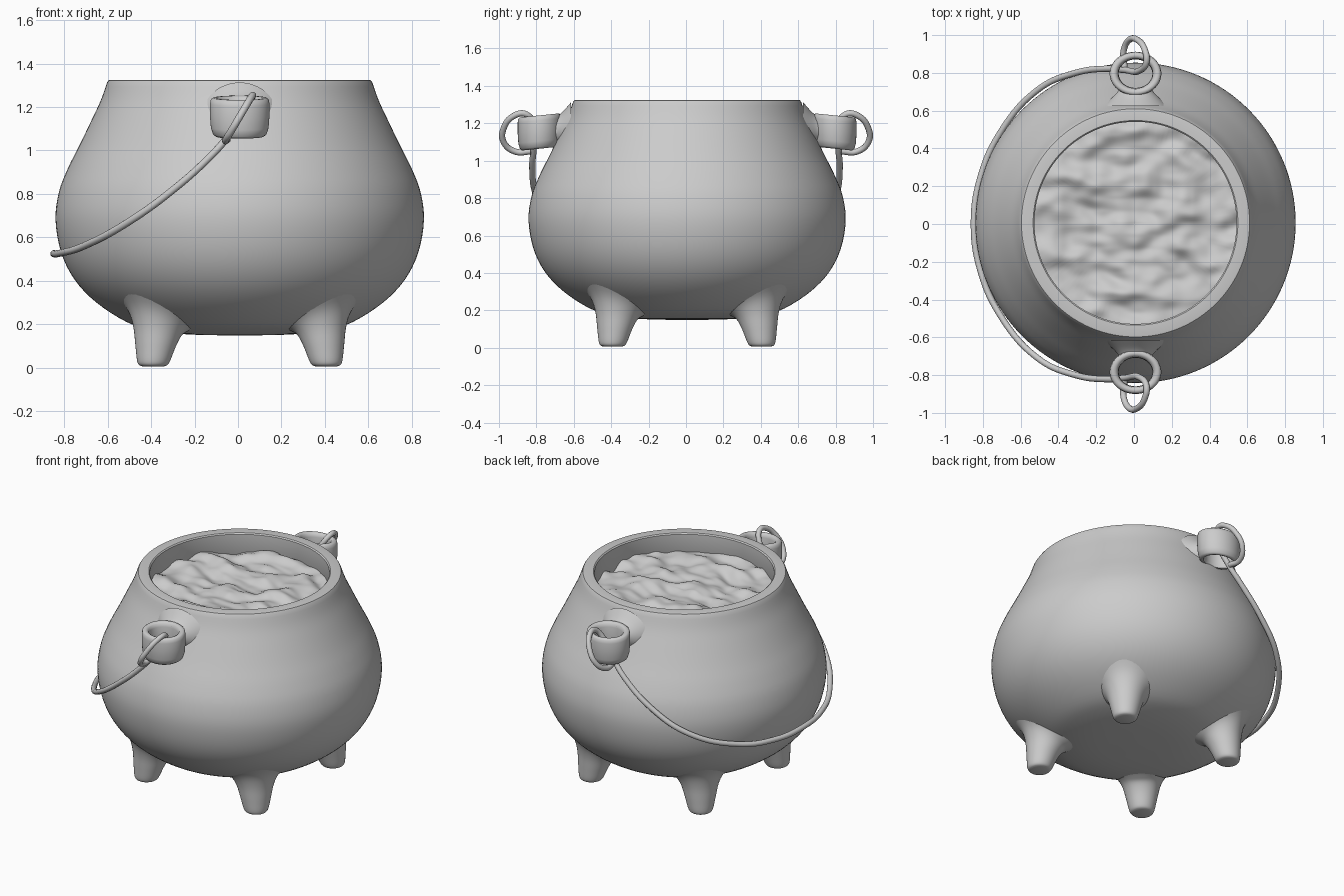
import bpy, bmesh, math
from mathutils import Vector, noise

if "Cube" in bpy.data.objects:
    bpy.data.objects.remove(bpy.data.objects["Cube"])

CX, CY = 0.008, 0.006          # axis of the pot


def loft(name, rings, cap_start=False, cap_end=False, loop=False, angle=40):
    """Skin a list of equal-sized rings of points into one smooth object."""
    bm = bmesh.new()
    vs = [[bm.verts.new(p) for p in ring] for ring in rings]
    pairs = list(zip(vs, vs[1:])) + ([(vs[-1], vs[0])] if loop else [])
    n = len(rings[0])
    for a, b in pairs:
        for i in range(n):
            j = (i + 1) % n
            bm.faces.new((a[i], a[j], b[j], b[i]))
    if cap_start:
        bm.faces.new(vs[0])
    if cap_end:
        bm.faces.new(vs[-1])
    bmesh.ops.recalc_face_normals(bm, faces=bm.faces)
    me = bpy.data.meshes.new(name)
    bm.to_mesh(me)
    bm.free()
    ob = bpy.data.objects.new(name, me)
    bpy.context.collection.objects.link(ob)
    bpy.ops.object.select_all(action='DESELECT')
    ob.select_set(True)
    bpy.context.view_layer.objects.active = ob
    bpy.ops.object.shade_smooth_by_angle(angle=math.radians(angle))
    return ob


def angles(n):
    return [2 * math.pi * i / n for i in range(n)]


def smooth_profile(pts, steps=4):
    """Catmull-Rom interpolation of (r, z) points."""
    p = [Vector(q) for q in pts]
    p = [2 * p[0] - p[1]] + p + [2 * p[-1] - p[-2]]
    out = []
    for a, b, c, d in zip(p, p[1:], p[2:], p[3:]):
        for k in range(steps):
            t = k / steps
            out.append(0.5 * (2 * b + (c - a) * t + (2 * a - 5 * b + 4 * c - d) * t**2
                              + (3 * b - a - 3 * c + d) * t**3))
    return out + [p[-2]]


# Pot body: belly, flat rim and inner wall
outer = smooth_profile([(0.04, 0.148), (0.25, 0.154), (0.40, 0.173), (0.52, 0.21), (0.66, 0.30),
                        (0.76, 0.405), (0.822, 0.53), (0.848, 0.68), (0.832, 0.81),
                        (0.79, 0.92), (0.735, 1.03), (0.682, 1.14), (0.64, 1.23), (0.61, 1.314)])
inner = [(0.604, 1.323), (0.595, 1.325), (0.542, 1.325), (0.535, 1.318), (0.535, 1.1),
         (0.66, 0.95), (0.74, 0.75), (0.72, 0.5), (0.5, 0.3), (0.04, 0.23)]
profile = [tuple(v) for v in outer] + inner
loft("pot_body", [[(CX + r * math.cos(a), CY + r * math.sin(a), z) for a in angles(128)]
                  for r, z in profile], True, True)


# Lumpy contents filling the mouth of the pot
def lump(x, y):
    h = noise.noise(Vector((x * 4.5, y * 8, 1.7))) + 0.5 * noise.noise(Vector((x * 10, y * 15, 5.2)))
    return 1.205 + 0.042 * h


loft("pot_contents",
     [[(CX + r * math.cos(a), CY + r * math.sin(a), lump(r * math.cos(a), r * math.sin(a)))
       for a in angles(144)] for r in [0.003 + 0.535 * i / 60 for i in range(61)]],
     cap_start=True, angle=80)

# Four stubby feet flaring into the belly: (distance, radius, z, slope)
foot = smooth_profile([(0.563, 0.05, 0.006, 0), (0.563, 0.066, 0.013, 0), (0.56, 0.077, 0.035, 0),
                       (0.548, 0.093, 0.10, 0.05), (0.535, 0.112, 0.17, 0.25),
                       (0.53, 0.14, 0.222, 0.45), (0.54, 0.19, 0.275, 0.55)])
for k, label in enumerate(("back_right", "back_left", "front_left", "front_right")):
    t = math.radians(45 + 90 * k)
    c, s = math.cos(t), math.sin(t)
    rings = []
    for d, r, z, slope in foot:
        ring = []
        for a in angles(40):
            u, v = r * math.cos(a), r * math.sin(a)
            ring.append((CX + (d + u) * c - v * s, CY + (d + u) * s + v * c, z + slope * u))
        rings.append(ring)
    loft(label + "_foot", rings, True, True)

# Lug rings on the front and back, each on a flared neck
lug = [(0.80, 1.064), (0.90, 1.074), (0.97, 1.105), (1.0, 1.16), (1.0, 1.215), (0.97, 1.235),
       (0.90, 1.242), (0.80, 1.242), (0.71, 1.235), (0.67, 1.215), (0.65, 1.15),
       (0.66, 1.09), (0.71, 1.067)]
neck = smooth_profile([(0.71, 0.085, 0.072), (0.69, 0.098, 0.08),
                       (0.662, 0.125, 0.102), (0.62, 0.17, 0.15)])
for s, label in ((-1, "front"), (1, "back")):
    loft(label + "_lug",
         [[(CX + 0.137 * k * math.cos(a), CY + s * (0.79 + 0.116 * k * math.sin(a)),
            z - 0.012 * k * math.sin(a)) for a in angles(56)] for k, z in lug], loop=True, angle=60)
    loft(label + "_lug_neck",
         [[(CX + w * math.cos(a), CY + s * y, 1.163 + h * math.sin(a))
           for a in angles(48)] for y, w, h in neck], True, True)

# Wire handle: a loop through each lug and a bail drooping round the left side
half = [(-0.05, 0.83, 1.05), (-0.056, 0.91, 1.048), (-0.025, 0.975, 1.10), (0.022, 0.972, 1.18),
        (0.058, 0.92, 1.24), (0.066, 0.86, 1.25), (0.03, 0.812, 1.185), (-0.05, 0.815, 1.06),
        (-0.13, 0.822, 0.97), (-0.31, 0.80, 0.81), (-0.51, 0.71, 0.667),
        (-0.71, 0.48, 0.56), (-0.815, 0.24, 0.528)]
path = [(x, -y, z) for x, y, z in half] + [(-0.848, 0, 0.525)] + half[::-1]
cu = bpy.data.curves.new("wire_handle", 'CURVE')
cu.dimensions = '3D'
cu.bevel_depth = 0.0165
cu.bevel_resolution = 4
cu.use_fill_caps = True
sp = cu.splines.new('BEZIER')
sp.resolution_u = 10
sp.bezier_points.add(len(path) - 1)
for bp, co in zip(sp.bezier_points, path):
    bp.co = co
    bp.handle_left_type = bp.handle_right_type = 'AUTO'
bpy.context.collection.objects.link(bpy.data.objects.new("wire_handle", cu))
